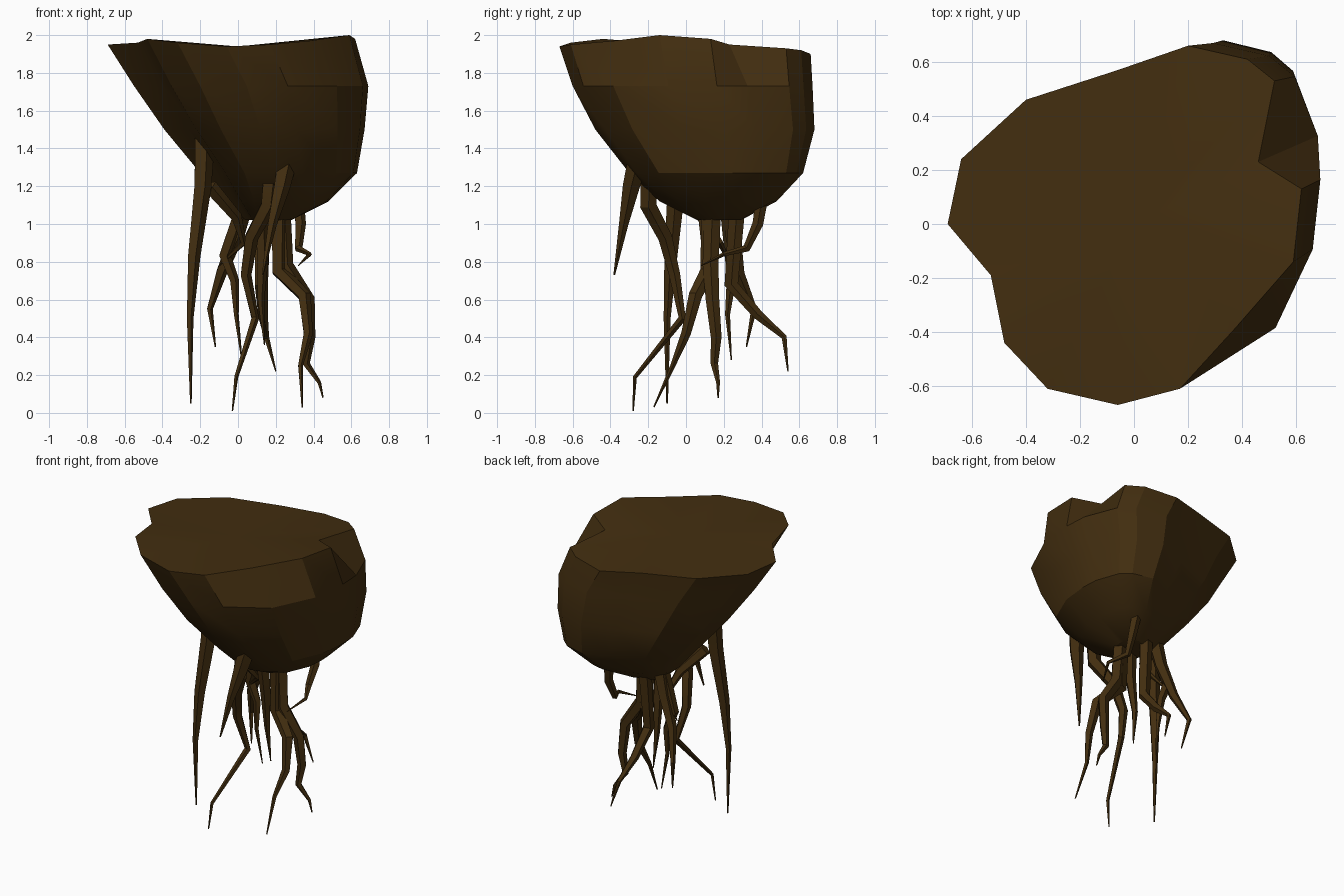
import bpy
import bmesh
import math
from mathutils import Vector, Matrix

default_cube = bpy.data.objects.get("Cube")
if default_cube:
    bpy.data.objects.remove(default_cube, do_unlink=True)


def make_material(name, colour):
    material = bpy.data.materials.new(name)
    material.use_nodes = True
    material.diffuse_color = colour
    shader = material.node_tree.nodes["Principled BSDF"]
    shader.inputs["Base Color"].default_value = colour
    shader.inputs["Roughness"].default_value = 0.9
    return material


earth = make_material("dark brown earth", (0.055, 0.027, 0.005, 1))


def finish(name, mesh_builder, sharp_angle):
    """Turn a bmesh into a shaded object with the earth material."""
    bmesh.ops.recalc_face_normals(mesh_builder, faces=mesh_builder.faces)
    mesh = bpy.data.meshes.new(name)
    mesh_builder.to_mesh(mesh)
    mesh_builder.free()
    mesh.materials.append(earth)
    obj = bpy.data.objects.new(name, mesh)
    bpy.context.collection.objects.link(obj)
    bpy.ops.object.select_all(action="DESELECT")
    obj.select_set(True)
    bpy.context.view_layer.objects.active = obj
    bpy.ops.object.shade_smooth_by_angle(angle=math.radians(sharp_angle))
    return obj


def bridge(mesh_builder, upper, lower):
    """Join two vertex loops of equal length with quads."""
    count = len(upper)
    for i in range(count):
        j = (i + 1) % count
        mesh_builder.faces.new((upper[i], upper[j], lower[j], lower[i]))


# Earth clump: an irregular rim with a notch, shrinking ring by ring to the base
rim = [
    (-.69, 0, 1.95), (-.53, -.19, 1.96), (-.48, -.44, 1.98), (-.32, -.61, 1.96),
    (-.06, -.67, 1.94), (.17, -.61, 1.95), (.38, -.38, 1.97), (.59, -.14, 2),
    (.62, .13, 1.98), (.46, .23, 1.95), (.52, .53, 1.93), (.42, .61, 1.92),
    (.2, .66, 1.9), (-.06, .57, 1.92), (-.4, .46, 1.93), (-.64, .24, 1.94),
]
notch, straight = 9, 6

# Each ring: height, then its x and y limits
rings = [
    (1.73, -.55, .69, -.6, .67),
    (1.5, -.39, .67, -.48, .68),
    (1.27, -.2, .63, -.3, .62),
    (1.12, -.07, .48, -.14, .48),
    (1.02, .04, .28, .06, .29),
]


def build_clump():
    bm = bmesh.new()
    previous = [bm.verts.new(point) for point in rim]
    centre = bm.verts.new((0, 0, 1.94))
    for i, vert in enumerate(previous):
        bm.faces.new((centre, vert, previous[(i + 1) % len(previous)]))

    # Lower rings follow the rim, with the notch and straight side bulged out
    outline = [Vector(point[:2]) for point in rim]
    outline[notch] = Vector((.61, .3))
    outline[straight] *= 1.17
    xs = [point.x for point in outline]
    ys = [point.y for point in outline]

    def remap(value, values, low, high):
        share = (value - min(values)) / (max(values) - min(values))
        return low + share * (high - low)

    for height, left, right, front, back in rings:
        ring = [bm.verts.new((remap(point.x, xs, left, right),
                              remap(point.y, ys, front, back), height))
                for point in outline]
        bridge(bm, previous, ring)
        previous = ring
    bm.faces.new(previous)
    return finish("earth_clump", bm, 25)


build_clump()


def root(name, thickness, *path, sides=5):
    """A crooked tapering root along a path, ending in a fine tip."""
    bm = bmesh.new()
    points = [Vector(point) for point in path]
    last = len(points) - 1
    previous = None
    for i, point in enumerate(points):
        direction = points[min(i + 1, last)] - points[max(i - 1, 0)]
        turn = Vector((0, 0, -1)).rotation_difference(direction).to_matrix()
        radius = thickness * max(1 - (i / last) ** 1.4, .08)
        ring = []
        for side in range(sides):
            angle = math.tau * side / sides
            offset = Vector((math.cos(angle), math.sin(angle), 0)) * radius
            ring.append(bm.verts.new(point + turn @ offset))
        if previous:
            bridge(bm, previous, ring)
        else:
            bm.faces.new(ring)
        previous = ring
    bm.faces.new(previous)
    return finish(name, bm, 30)


# Long roots reaching the ground
root("long_right_root", .058, (-.18, -.03, 1.45), (-.19, -.05, 1.2),
     (-.235, -.08, .83), (-.255, -.1, .5), (-.25, -.1, .05))
root("long_front_root", .05, (.18, -.19, 1.3), (.16, -.2, 1.1), (.07, -.11, .93),
     (.04, -.06, .73), (.09, -.02, .5), (-.01, -.27, .19), (-.03, -.28, .01))
root("long_left_root", .052, (.22, .13, 1.08), (.22, .12, .75), (.35, .05, .62),
     (.37, 0, .42), (.33, -.07, .25), (.34, -.17, .03))
root("forked_left_root", .048, (.23, .14, 1.08), (.25, .13, .78), (.37, .14, .6),
     (.38, .16, .4), (.36, .15, .26), (.43, .17, .16), (.45, .17, .08))

# Middle roots hanging below the base
root("back_root", .045, (.13, .27, 1.08), (.12, .24, .68), (.13, .38, .52),
     (.15, .52, .4), (.2, .54, .22))
root("back_right_root", .05, (.03, .24, 1.1), (-.01, .25, .94), (-.09, .28, .74),
     (-.15, .36, .55), (-.12, .32, .35))
root("middle_root", .042, (.02, .22, 1.08), (-.07, .24, .83), (-.02, .24, .7),
     (-.01, .22, .52), (.02, .24, .28))
root("straight_root", .045, (.12, .1, 1.1), (.13, .12, .85), (.12, .15, .6),
     (.14, .16, .36))

# Short roots near the clump
root("front_spike_root", .06, (.27, -.24, 1.4), (.23, -.29, 1.2),
     (.18, -.33, 1), (.13, -.38, .73))
root("hooked_root", .035, (.31, .41, 1.18), (.33, .38, 1), (.32, .32, .87),
     (.38, .2, .84), (.32, .08, .78))
root("crossing_root", .04, (-.15, 0, 1.2), (-.01, .08, 1.04),
     (.03, .18, .9), (-.1, .24, .78))
